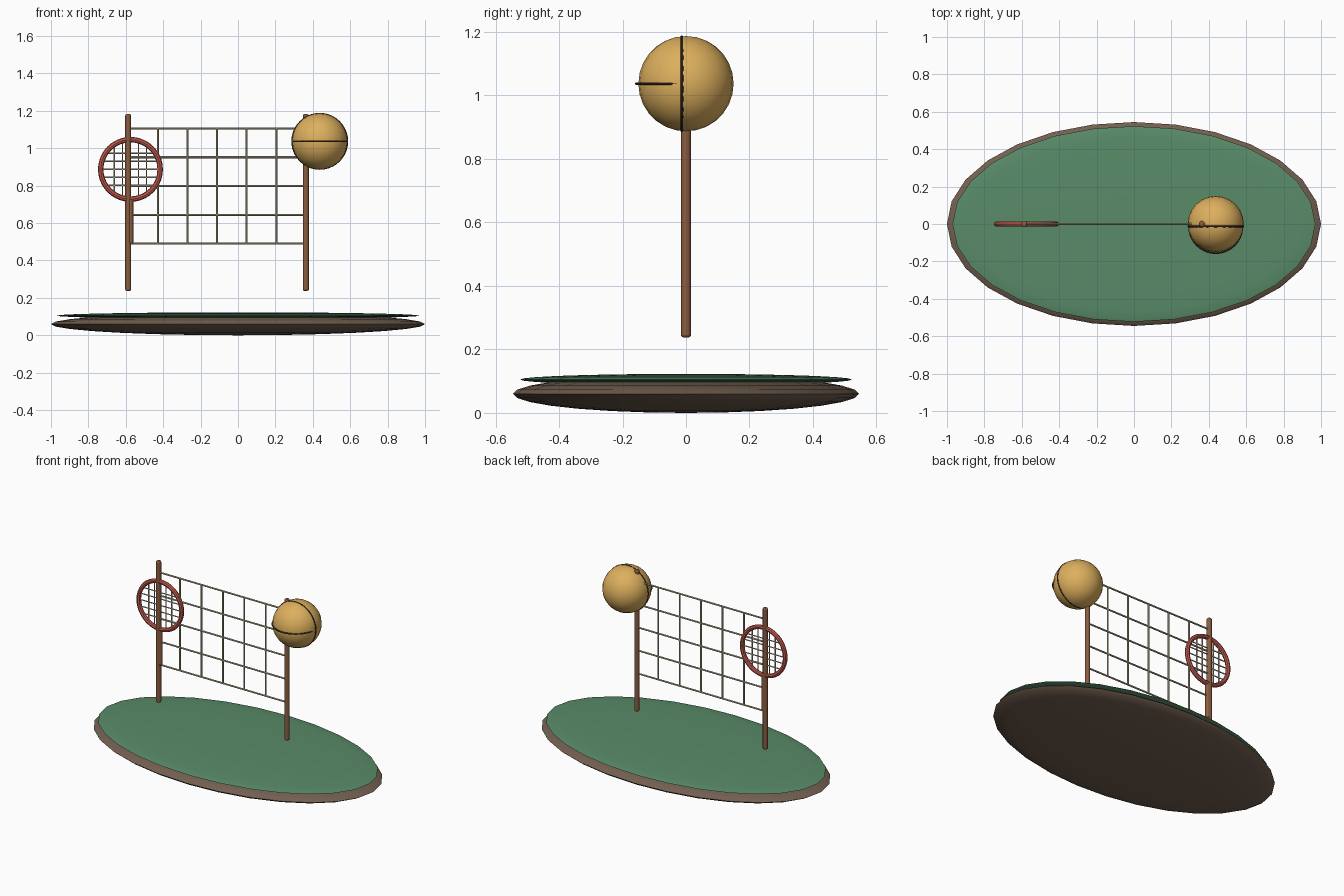
import bpy, math
from mathutils import Vector

if "Cube" in bpy.data.objects:
    bpy.data.objects.remove(bpy.data.objects["Cube"])


def mat(name, rgb):
    m = bpy.data.materials.new(name)
    m.diffuse_color = (*rgb, 1)
    m.use_nodes = True
    m.node_tree.nodes["Principled BSDF"].inputs["Base Color"].default_value = m.diffuse_color
    return m


EARTH = mat("earth", (0.17, 0.115, 0.08))
GRASS = mat("grass", (0.10, 0.26, 0.14))
WOOD = mat("wood", (0.26, 0.11, 0.05))
CORD = mat("cord", (0.52, 0.46, 0.30))
RED = mat("red", (0.56, 0.10, 0.075))
STRING = mat("string", (0.52, 0.46, 0.34))
GOLD = mat("gold", (0.72, 0.43, 0.11))
SEAM = mat("seam", (0.06, 0.035, 0.02))


def finish(name, m):
    o = bpy.context.object
    o.name = name
    o.data.materials.append(m)
    bpy.ops.object.shade_smooth_by_angle(angle=math.radians(40))
    return o


def ellipsoid(name, loc, size, m, seg=28, rings=14):
    bpy.ops.mesh.primitive_uv_sphere_add(segments=seg, ring_count=rings, radius=1, location=loc)
    bpy.context.object.scale = size
    bpy.ops.object.transform_apply(location=False, rotation=False)
    return finish(name, m)


def rod(name, a, b, r, m, sides=8, bevel=0):
    a, b = Vector(a), Vector(b)
    d = b - a
    bpy.ops.mesh.primitive_cylinder_add(vertices=sides, radius=r, depth=d.length, location=(a + b) / 2)
    bpy.context.object.rotation_euler = d.to_track_quat('Z', 'Y').to_euler()
    o = finish(name, m)
    if bevel:
        mod = o.modifiers.new("round_ends", 'BEVEL')
        mod.width, mod.segments = bevel, 2
        mod.limit_method, mod.angle_limit = 'ANGLE', math.radians(60)
    return o


def ring(name, loc, major, minor, m, upright=True):
    bpy.ops.mesh.primitive_torus_add(major_radius=major, minor_radius=minor, major_segments=40,
                                     minor_segments=8, location=loc,
                                     rotation=(math.pi / 2 if upright else 0, 0, 0))
    return finish(name, m)


# oval ground
ellipsoid("ground_base", (0, 0, 0.06), (1.0, 0.545, 0.06), EARTH)
ellipsoid("grass_top", (0, 0, 0.105), (0.97, 0.523, 0.018), GRASS)

# net posts
XL, XR = -0.587, 0.363
for side, x in (("left", XL), ("right", XR)):
    rod(side + "_post", (x, 0, 0.238), (x, 0, 1.182), 0.016, WOOD, 12, 0.007)

# net cords
Z0, Z1 = 0.490, 1.106
for i in range(5):
    z = Z0 + (Z1 - Z0) * i / 4
    rod("net_row", (XL, 0, z), (XR, 0, z), 0.0055, CORD)
for i in range(1, 6):
    x = XL + (XR - XL) * i / 6
    rod("net_column", (x, 0, Z0), (x, 0, Z1), 0.0055, CORD)

# racket: hoop, strings, handle
RX, RZ, R = -0.575, 0.887, 0.159
ring("racket_hoop", (RX, 0, RZ), R, 0.0145, RED)
for i in range(-2, 3):
    d = i * 0.043
    h = math.sqrt(R * R - d * d)
    rod("racket_string_upright", (RX + d, 0, RZ - h), (RX + d, 0, RZ + h), 0.004, STRING, 6)
    rod("racket_string_cross", (RX - h, 0, RZ + d), (RX + h, 0, RZ + d), 0.004, STRING, 6)
rod("racket_handle", (RX, 0, 0.49), (RX, 0, RZ - R), 0.015, WOOD, 12, 0.005)

# ball with two seams
BX, BZ = 0.437, 1.037
ellipsoid("ball", (BX, 0, BZ), (0.15, 0.15, 0.15), GOLD, 24, 14)
ring("ball_seam_upright", (BX, -0.013, BZ), 0.147, 0.005, SEAM)
ring("ball_seam_level", (BX, -0.013, BZ), 0.143, 0.0045, SEAM, False)
